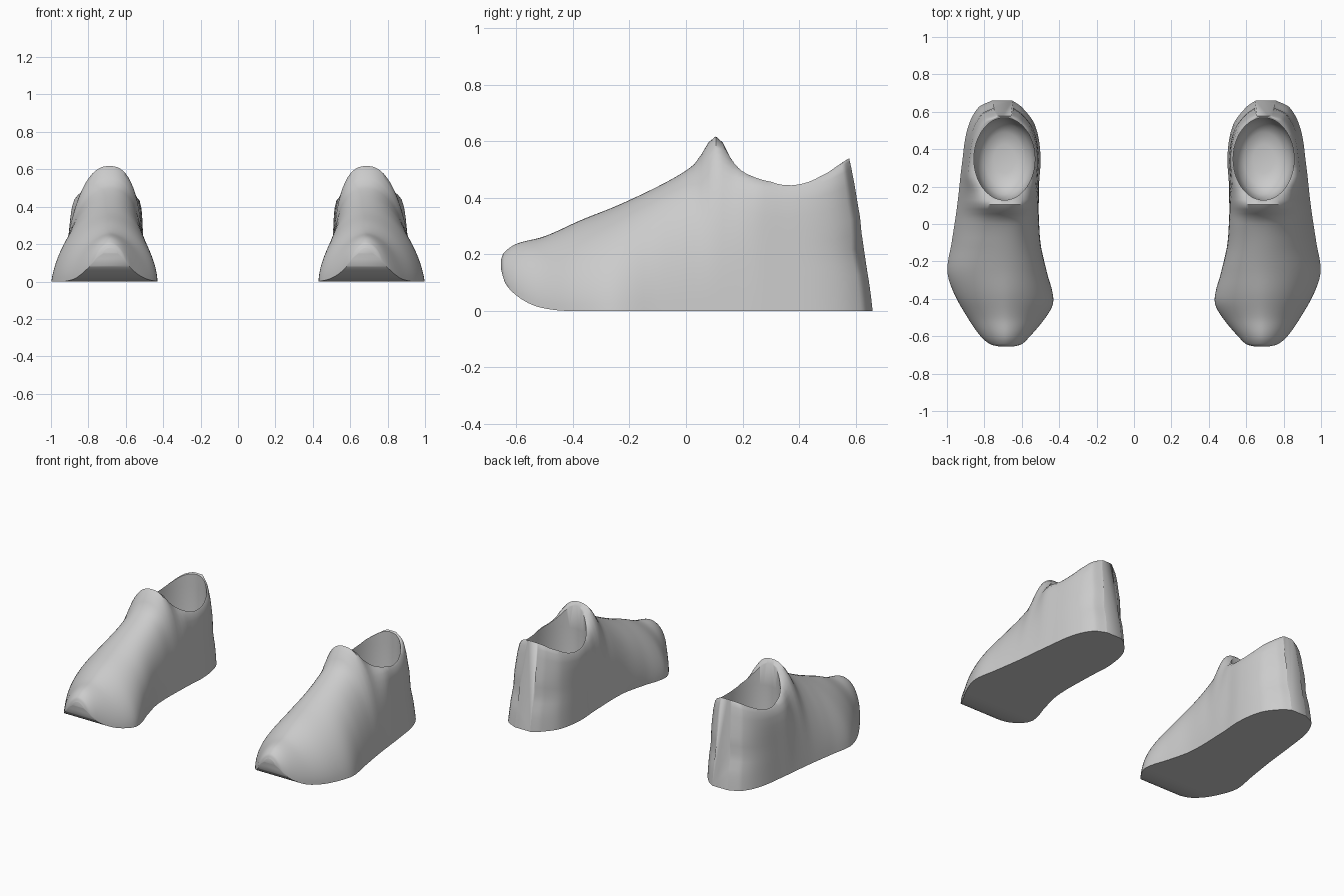
import bpy, bmesh, math

if "Cube" in bpy.data.objects:
    bpy.data.objects.remove(bpy.data.objects["Cube"])


def curve(points):
    """Smooth interpolation through (position, value) pairs."""
    n = len(points)

    def slope(i):
        a, b = points[max(i - 1, 0)], points[min(i + 1, n - 1)]
        return (b[1] - a[1]) / (b[0] - a[0])

    def f(p):
        if p <= points[0][0]:
            return points[0][1]
        for i in range(n - 1):
            (p0, v0), (p1, v1) = points[i], points[i + 1]
            if p <= p1:
                h = p1 - p0
                t = (p - p0) / h
                return (v0 * (2*t**3 - 3*t**2 + 1) + v1 * (3*t**2 - 2*t**3)
                        + h * (slope(i) * (t**3 - 2*t**2 + t) + slope(i + 1) * (t**3 - t**2)))
        return points[-1][1]
    return f


# Plan outline (inner and outer side), top and sole profiles along y
x_in = curve([(-.655, .645), (-.645, .605), (-.61, .565), (-.51, .48), (-.43, .434), (-.36, .437),
              (-.25, .472), (-.08, .51), (.2, .508), (.37, .5), (.53, .53), (.625, .6), (.66, .65)])
x_out = curve([(-.655, .72), (-.645, .765), (-.6, .82), (-.5, .89), (-.365, .965), (-.25, .998),
               (-.1, .975), (.1, .945), (.32, .92), (.51, .89), (.625, .83), (.66, .76)])
z_top = curve([(-.655, .18), (-.645, .205), (-.6, .237), (-.5, .264), (-.37, .322), (-.245, .372),
               (-.11, .435), (-.01, .49), (.04, .53), (.07, .582), (.1, .617), (.125, .602),
               (.16, .55), (.2, .505), (.25, .475), (.34, .462), (.45, .47), (.55, .495), (.66, .54)])
z_sole = curve([(-.655, .15), (-.64, .1), (-.6, .055), (-.54, .02), (-.47, .004), (-.4, 0), (.66, 0)])
# Squareness of the cross-section and lean of the heel
power = curve([(-.655, 1.8), (-.45, 1.75), (-.2, 2), (0, 2.2), (.1, 2.4), (.18, 4), (.28, 10), (.66, 10)])
heel_y = curve([(0, .66), (.07, .652), (.14, .64), (.2, .622), (.3, .62), (.38, .606), (.47, .592), (.54, .577)])


def loft(name, rings):
    bm = bmesh.new()
    loops = [[bm.verts.new(p) for p in ring] for ring in rings]
    n = len(loops[0])
    for a, b in zip(loops, loops[1:]):
        for i in range(n):
            j = (i + 1) % n
            bm.faces.new((a[i], a[j], b[j], b[i]))
    bm.faces.new(loops[0])
    bm.faces.new(loops[-1])
    bmesh.ops.recalc_face_normals(bm, faces=bm.faces)
    mesh = bpy.data.meshes.new(name)
    bm.to_mesh(mesh)
    bm.free()
    obj = bpy.data.objects.new(name, mesh)
    bpy.context.collection.objects.link(obj)
    return obj


def section(y, count=40):
    """Arched cross-section; the crown is pulled over to the middle of the opening."""
    c, w = (x_in(y) + x_out(y)) / 2, (x_out(y) - x_in(y)) / 2
    zb, zt, n = z_sole(y), z_top(y), power(y)
    front = 1 - min(max((y + .05) / .3, 0), 1) ** 2
    back = min(max((y + .1) / .3, 0), 1)
    ring = []
    for i in range(count + 1):
        a = math.pi * i / count
        co, si = math.cos(a), 0 if i in (0, count) else math.sin(a)
        r = (abs(co) ** n + si ** n) ** (-1 / n)
        x = c + w * r * co + (.685 - c) * (r * si) * front
        z = zb + (zt - zb) * r * si
        x = .62 + (x - .62) * (1 - .29 * z * back)
        yy = y if y < .3 else .3 + (y - .3) * (heel_y(z) - .3) / .36
        ring.append((x, yy, z))
    return ring


# Solid shoe body
steps = 80
shoe = loft("pair_of_shoes",
            [section(.0025 - .6575 * math.cos(math.pi * i / steps)) for i in range(steps + 1)])

# Foot opening, hollowed out with an oval bowl
bowl = [(.7, 1), (.45, 1), (.3, 1), (.2, .96), (.14, .86), (.1, .65), (.085, .35)]
cutter = loft("opening_cutter", [
    [(.693 + .163 * s * math.cos(math.tau * i / 48), .348 + .22 * s * math.sin(math.tau * i / 48), z)
     for i in range(48)] for z, s in bowl])
cutter.hide_render = True

bpy.context.view_layer.objects.active = shoe
shoe.select_set(True)
cut = shoe.modifiers.new("opening", 'BOOLEAN')
cut.operation = 'DIFFERENCE'
cut.solver = 'EXACT'
cut.object = cutter
bpy.ops.object.modifier_apply(modifier=cut.name)
bpy.data.objects.remove(cutter)
bpy.ops.object.shade_smooth_by_angle(angle=math.radians(55))

# Second shoe
mirror = shoe.modifiers.new("other_shoe", 'MIRROR')
mirror.use_axis[0] = True
mirror.use_mirror_merge = False
